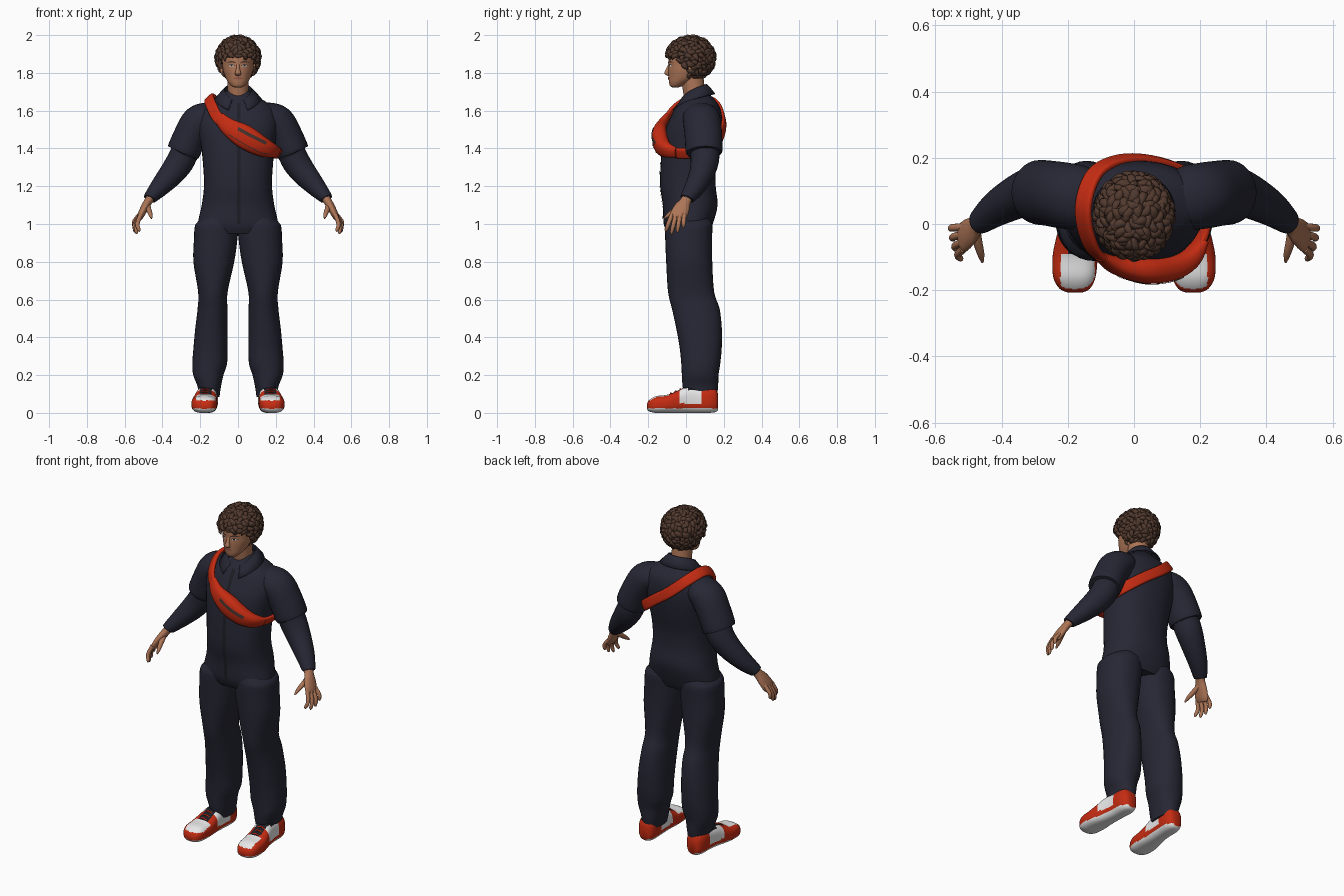
import bpy, bmesh, math, random
from mathutils import Vector
from mathutils.bvhtree import BVHTree

random.seed(4)
if "Cube" in bpy.data.objects:
    bpy.data.objects.remove(bpy.data.objects["Cube"])


def material(name, r, g, b):
    m = bpy.data.materials.new(name)
    m.use_nodes = True
    m.diffuse_color = (r, g, b, 1)
    bsdf = m.node_tree.nodes["Principled BSDF"]
    bsdf.inputs["Base Color"].default_value = (r, g, b, 1)
    bsdf.inputs["Roughness"].default_value = 0.8
    return m


NAVY = material("navy cloth", .019, .02, .034)
BLACK = material("black cloth", .012, .012, .018)
RED = material("red", .56, .025, .006)
GREY = material("dark zip", .06, .03, .025)
SKIN = material("skin", .42, .18, .095)
LIPS = material("lips", .30, .10, .065)
HAIR = material("brown hair", .085, .042, .028)
WHITE = material("white", .8, .8, .8)
X, Y, Z = Vector((1, 0, 0)), Vector((0, 1, 0)), Vector((0, 0, 1))
parts = []


def spline(rows, steps, closed=False):
    n, out = len(rows), []
    for i in range(n if closed else n - 1):
        q = [rows[(i + k) % n] if closed else rows[min(max(i + k, 0), n - 1)] for k in (-1, 0, 1, 2)]
        for s in range(steps):
            t = s / steps
            out.append([.5 * (2 * b + (c - a) * t + (2 * a - 5 * b + 4 * c - d) * t * t
                              + (3 * b - a - 3 * c + d) * t ** 3) for a, b, c, d in zip(*q)])
    return out if closed else out + [list(rows[-1])]


def tube(bm, rows, ref=Y, axis=None, sides=24, power=2, steps=4, hub=None, closed=False):
    """Loft rings (x, y, z, half width, half depth) along a smooth path."""
    rows = spline(rows, steps, closed)
    pts, rings, n = [Vector(r[:3]) for r in rows], [], len(rows)
    for i, r in enumerate(rows):
        a, b = (i - 1) % n if closed else max(i - 1, 0), (i + 1) % n if closed else min(i + 1, n - 1)
        t = axis or (pts[b] - pts[a]).normalized()
        v = pts[i] - hub if hub else ref
        v = (v - v.dot(t) * t).normalized()
        u, ring = v.cross(t), []
        for k in range(sides):
            c, s = math.cos(math.tau * k / sides), math.sin(math.tau * k / sides)
            c, s = (math.copysign(abs(w) ** (2 / power), w) for w in (c, s))
            ring.append(bm.verts.new(pts[i] + u * c * r[3] + v * s * r[4]))
        rings.append(ring)
    for i in range(n if closed else n - 1):
        p, q = rings[i], rings[(i + 1) % n]
        for k in range(sides):
            j = (k + 1) % sides
            bm.faces.new((p[k], p[j], q[j], q[k]))
    if not closed:
        bm.faces.new(rings[0])
        bm.faces.new(rings[-1])


def finish(name, bm, mats, mirror=False, rule=None):
    bmesh.ops.recalc_face_normals(bm, faces=bm.faces)
    for f in bm.faces:
        f.material_index = rule(f.calc_center_median()) if rule else 0
    mesh = bpy.data.meshes.new(name)
    bm.to_mesh(mesh)
    bm.free()
    for m in mats:
        mesh.materials.append(m)
    ob = bpy.data.objects.new(name, mesh)
    bpy.context.collection.objects.link(ob)
    if mirror:
        ob.modifiers.new("other side", 'MIRROR').use_mirror_merge = False
    parts.append(ob)
    return ob


def loft(name, rows, mat, mirror=False, **kw):
    bm = bmesh.new()
    tube(bm, rows, **kw)
    return finish(name, bm, [mat], mirror)


def sticker(name, rows, target, mat, mirror=False, lift=.003):
    """Thin strip (x, z, half width) laid on the front of a part."""
    me = target.data
    tree = BVHTree.FromPolygons([v.co for v in me.vertices], [p.vertices[:] for p in me.polygons])
    rows, bm, grid = spline(rows, 5), bmesh.new(), []
    for i, (x, z, h) in enumerate(rows):
        a, b = rows[max(i - 1, 0)], rows[min(i + 1, len(rows) - 1)]
        d = Vector((a[1] - b[1], 0, b[0] - a[0])).normalized()
        line = []
        for k in range(5):
            p = Vector((x, -.6, z)) + d * h * (k / 2 - 1)
            hit = tree.ray_cast(p, Y)[0] or tree.find_nearest(p)[0]
            line.append(bm.verts.new(hit - Y * lift))
        grid.append(line)
    for p, q in zip(grid, grid[1:]):
        for k in range(4):
            bm.faces.new((p[k], p[k + 1], q[k + 1], q[k]))
    return finish(name, bm, [mat], mirror)


# Overalls: torso, legs, sleeves and forearms
def upright(rows):
    return [(x, y, z, u, v) for z, x, y, u, v in rows]


torso = loft("torso", upright([
    (.95, 0, .012, .19, .11), (1.0, 0, .012, .212, .13), (1.1, 0, .022, .192, .145),
    (1.2, 0, .01, .18, .147), (1.3, 0, .012, .184, .147), (1.4, 0, .025, .194, .152),
    (1.5, 0, .04, .21, .15), (1.57, 0, .055, .21, .135), (1.62, 0, .062, .185, .117),
    (1.655, 0, .063, .135, .092), (1.685, 0, .06, .085, .068), (1.705, 0, .055, .06, .055)]),
    NAVY, axis=Z, power=2.25, sides=36)
sticker("placket", [(.004, 1.64, .01), (.004, 1.4, .01), (.004, 1.2, .01), (.004, 1.0, .01)], torso, BLACK)
loft("trouser_legs", upright([
    (.085, .153, .078, .055, .085), (.14, .152, .076, .062, .094), (.2, .157, .075, .08, .097),
    (.26, .15, .078, .092, .103), (.34, .146, .078, .09, .111), (.44, .141, .07, .086, .12),
    (.55, .135, .052, .079, .126), (.64, .133, .027, .078, .122), (.8, .128, .017, .108, .122),
    (.92, .118, .014, .115, .124), (.985, .114, .014, .115, .126), (1.01, .108, .014, .107, .122),
    (1.04, .1, .014, .085, .11)]), NAVY, True, axis=Z, power=2.2, sides=32)
loft("sleeves", [(.1, .075, 1.575, .06, .07), (.15, .078, 1.57, .075, .095), (.205, .085, 1.54, .092, .1),
                 (.25, .092, 1.47, .089, .099), (.288, .096, 1.385, .088, .097), (.289, .096, 1.382, .078, .085)],
     NAVY, True, sides=32)
loft("forearms", [(.265, .095, 1.43, .07, .075), (.298, .1, 1.345, .074, .076), (.345, .085, 1.275, .068, .067),
                  (.41, .05, 1.2, .053, .055), (.46, .012, 1.145, .037, .041), (.469, .005, 1.133, .032, .036)],
     NAVY, True)

# Shirt collar folded over, open at the throat
bm, grid = bmesh.new(), []
for i in range(33):
    a = (i / 16 - 1)
    th, f = a * 2.72, a * a
    grid.append([bm.verts.new((rx * math.sin(th), .037 + ry * math.cos(th), z - drop * f)) for rx, ry, z, drop in
                 ((.07, .068, 1.69, .05), (.073, .073, 1.742, .085), (.092, .09, 1.725, .095), (.125, .118, 1.69, .085))])
for p, q in zip(grid, grid[1:]):
    for k in range(3):
        bm.faces.new((p[k], p[k + 1], q[k + 1], q[k]))
collar = finish("collar", bm, [NAVY])
collar.modifiers.new("cloth", 'SOLIDIFY').thickness = .006

# Hands with four fingers and a thumb
bm = bmesh.new()
tube(bm, [(.455, .012, 1.15, .025, .03), (.475, -.003, 1.12, .022, .029), (.495, -.022, 1.085, .021, .042),
          (.515, -.04, 1.045, .018, .046), (.523, -.047, 1.025, .01, .038)], sides=20)
tips = [(.525, -.108, .96), (.54, -.078, .947), (.55, -.046, .957), (.555, -.014, .982)]
for i, tip in enumerate(tips):
    base, end = Vector((.515, -.075 + .022 * i, 1.05 + .002 * i)), Vector(tip)
    mid = base.lerp(end, .55) + X * .012
    tube(bm, [(*base, .012, .012), (*mid, .011, .0115), (*base.lerp(end, .9), .009, .009), (*end, .003, .003)],
         sides=12, steps=3)
tube(bm, [(.48, -.015, 1.1, .014, .016), (.472, -.055, 1.075, .014, .014), (.463, -.09, 1.05, .011, .011),
          (.458, -.115, 1.03, .004, .004)], ref=X, sides=12)
finish("hands", bm, [SKIN], True)

# Head and face
loft("neck", [(0, .06, 1.62, .06, .06), (0, .045, 1.69, .056, .058), (0, .03, 1.8, .056, .06)], SKIN)
head = loft("head", upright([
    (1.722, 0, -.057, .016, .014), (1.73, 0, -.052, .034, .032), (1.75, 0, -.034, .052, .056),
    (1.775, 0, -.012, .066, .08), (1.81, 0, .002, .078, .095), (1.84, 0, .01, .083, .102),
    (1.88, 0, .02, .087, .112), (1.92, 0, .025, .083, .106), (1.955, 0, .03, .06, .075),
    (1.972, 0, .03, .02, .03)]), SKIN, axis=Z, sides=40, steps=6)
loft("nose", [(0, -.087, 1.847, .008, .006), (0, -.096, 1.82, .01, .01), (0, -.102, 1.8, .016, .013),
              (0, -.097, 1.789, .014, .009), (0, -.092, 1.784, .006, .004)], SKIN, axis=Z, sides=16)
loft("ears", [(.08, .02, 1.79, .004, .008), (.088, .025, 1.81, .009, .014), (.09, .03, 1.835, .01, .018),
              (.085, .03, 1.853, .004, .008)], SKIN, True, axis=Z, sides=12)
sticker("eyes", [(.019, 1.836, .0005), (.034, 1.838, .006), (.05, 1.838, .0005)], head, WHITE, True, .002)
sticker("irises", [(.029, 1.838, .002), (.034, 1.838, .0055), (.039, 1.838, .002)], head, BLACK, True, .0035)
sticker("eyelids", [(.017, 1.837, .001), (.034, 1.844, .0018), (.053, 1.839, .001)], head, BLACK, True)
sticker("eyebrows", [(.013, 1.853, .003), (.035, 1.86, .004), (.06, 1.854, .001)], head, HAIR, True, .004)
sticker("mouth", [(-.027, 1.77, .001), (-.01, 1.772, .0065), (0, 1.771, .006), (.01, 1.772, .0065),
                  (.027, 1.77, .001)], head, LIPS, lift=.004)

# Curly hair: a scalp shell covered in bent, tapering locks
centre, radii = Vector((0, .024, 1.878)), Vector((.1, .113, .1))


def on_face(p):
    return (p.z < 1.885 and p.y < -.03) or (p.z < 1.84 and p.y < .012)


bm = bmesh.new()
bmesh.ops.create_uvsphere(bm, u_segments=32, v_segments=20, radius=1)
for v in bm.verts:
    v.co = centre + v.co * radii
bmesh.ops.delete(bm, geom=[f for f in bm.faces if on_face(f.calc_center_median())], context='FACES')
count = 280
for i in range(count):
    h = 1 - 1.9 * (i + .5) / count
    r, a = math.sqrt(1 - h * h), i * 2.39996
    n = Vector((r * math.cos(a), r * math.sin(a), h))
    p = centre + n * radii
    if on_face(p):
        continue
    spin = Vector([random.uniform(-1, 1) for _ in range(3)])
    d = (spin - spin.dot(n) * n - Z * .4).normalized()
    d = (d - d.dot(n) * n).normalized()
    s, size = n.cross(d), random.uniform(.8, 1.15)
    path = [p - d * .018, p + n * .012 - s * .004, p + n * .016 + d * .014 + s * .006,
            p + n * .012 + d * .026 + s * .018]
    path = [(*q, w * size, w * size * .8) for q, w in zip(path, (.009, .014, .011, .002))]
    tube(bm, path, hub=centre, sides=8, steps=2)
finish("curly_hair", bm, [HAIR])

# Cross-body bag: strap loop, pouch and zip
hub = Vector((0, .05, 1.5))
strap = [(-.152, .06, 1.668), (-.14, -.04, 1.625), (-.095, -.103, 1.55), (.03, -.13, 1.46), (.14, -.112, 1.4),
         (.203, -.04, 1.375), (.212, .07, 1.38), (.17, .15, 1.415), (.08, .19, 1.485), (-.03, .197, 1.565),
         (-.115, .157, 1.64)]
loft("bag_strap", [(*p, .03, .011) for p in strap], RED, hub=hub, closed=True, power=3.5, steps=6)
pouch = loft("bag_pouch", [(-.1, -.098, 1.565, .03, .014), (-.05, -.125, 1.515, .046, .028),
                           (.03, -.137, 1.465, .063, .042), (.11, -.128, 1.418, .056, .042),
                           (.17, -.1, 1.392, .042, .032), (.208, -.05, 1.378, .028, .014)],
             RED, hub=hub, power=2.4, steps=6, sides=32)
sticker("bag_zip", [(.0, 1.505, .009), (.07, 1.467, .009), (.15, 1.427, .009)], pouch, GREY)
sticker("bag_seam", [(-.05, 1.475, .002), (.03, 1.425, .002), (.11, 1.382, .002), (.16, 1.37, .002)], pouch, GREY)


# Trainers with white soles, toe caps and side panels
def shoe_colour(c):
    across = abs(c.x - .17)
    if c.z < .024:
        return 0
    if c.y < -.095:
        return 0 if c.z > .066 and across < .052 else 1
    if c.y < .01:
        return 2 if across < .032 and c.z > .07 else 0 if c.y > -.03 and c.z > .05 else 1
    if c.z > .122:
        return 2
    return 0 if c.y < .085 and c.z > .045 else 1


bm = bmesh.new()
tube(bm, [(x, y, (low + top) / 2, w, (top - low) / 2) for y, x, w, low, top in (
    (-.207, .178, .022, .02, .046), (-.195, .179, .046, .008, .068), (-.16, .18, .064, 0, .088),
    (-.1, .178, .068, 0, .096), (-.05, .174, .063, 0, .115), (0, .168, .057, 0, .138), (.06, .163, .054, 0, .142),
    (.12, .161, .055, 0, .14), (.155, .16, .045, .004, .13), (.17, .16, .028, .015, .1))],
    ref=Z, axis=Y, power=2.7, sides=56, steps=6)
finish("shoes", bm, [WHITE, RED, BLACK], True, shoe_colour)
laces = bmesh.new()
for y, z in ((-.08, .102), (-.055, .113), (-.03, .125)):
    tube(laces, [(.135, y, z - .014, .004, .004), (.174, y, z + .002, .005, .004), (.212, y, z - .014, .004, .004)],
         ref=Z, sides=8)
finish("shoe_laces", laces, [RED], True)

# Smooth shading with crisp hems
bpy.ops.object.select_all(action='DESELECT')
for ob in parts:
    ob.select_set(True)
bpy.context.view_layer.objects.active = parts[0]
bpy.ops.object.shade_smooth_by_angle(angle=math.radians(50))
